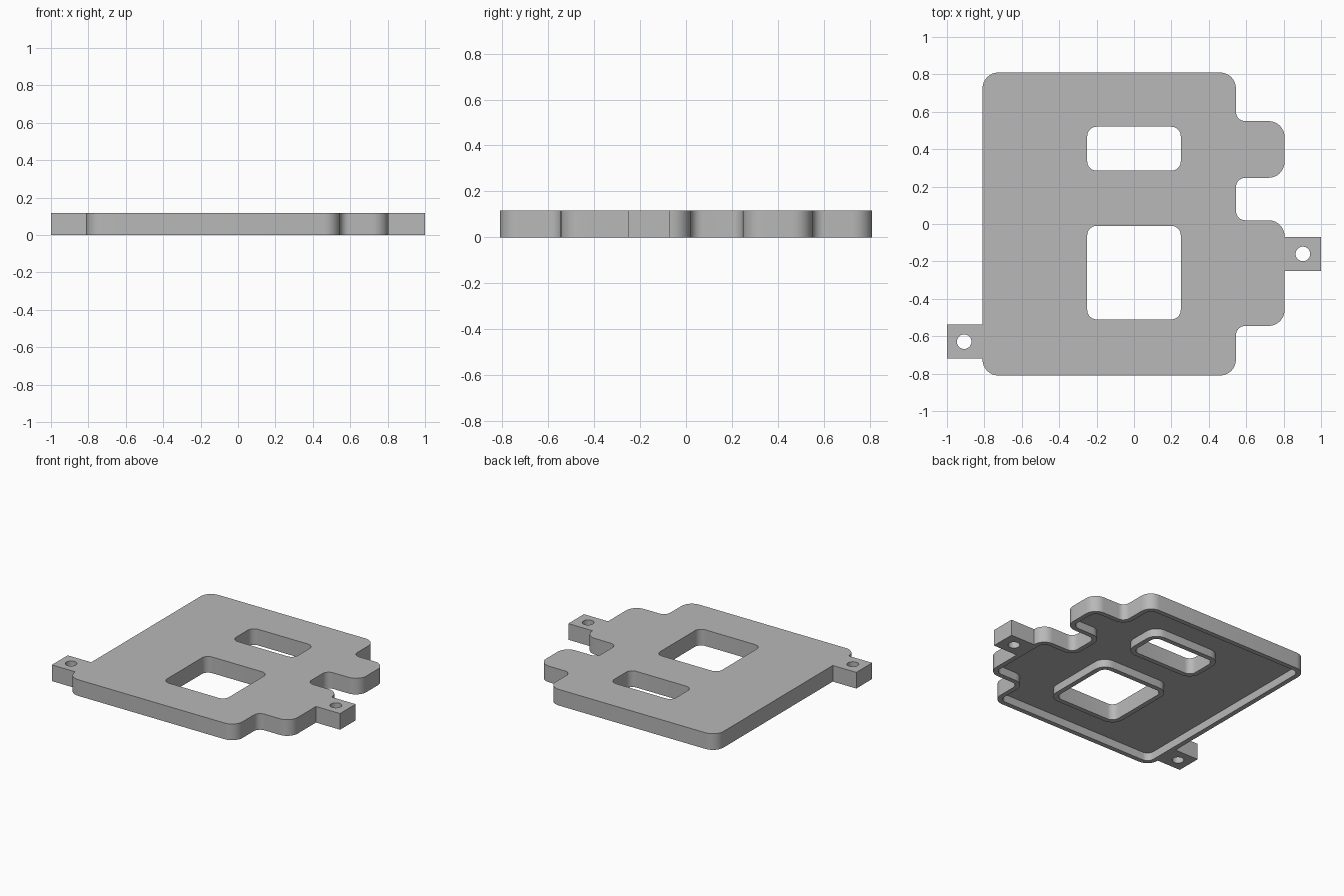
import bpy, bmesh
from math import pi, cos, sin
from mathutils import Vector

cube = bpy.data.objects.get("Cube")
if cube:
    bpy.data.objects.remove(cube, do_unlink=True)

HEIGHT = 0.118
CEILING = 0.058   # top of the hollow underside
WALL = 0.035

grey = bpy.data.materials.new("plain_grey")
grey.use_nodes = True
grey.diffuse_color = (0.48, 0.48, 0.48, 1)
grey.node_tree.nodes["Principled BSDF"].inputs["Base Color"].default_value = (0.48, 0.48, 0.48, 1)


def rounded(corners, inset=0.0, steps=8):
    """Counter-clockwise outline with filleted corners (x, y, radius), moved inwards by inset."""
    pts = []
    for i, (x, y, r) in enumerate(corners):
        p = Vector((x, y))
        d1 = (p - Vector(corners[i - 1][:2])).normalized()
        d2 = (Vector(corners[(i + 1) % len(corners)][:2]) - p).normalized()
        convex = d1.x * d2.y - d1.y * d2.x > 0
        r += -inset if convex else inset
        p += inset * (Vector((-d1.y, d1.x)) + Vector((-d2.y, d2.x)))
        if r <= 0:
            pts.append(p)
            continue
        c = p + r * (d2 - d1)
        for k in range(steps + 1):
            t = pi / 2 * k / steps
            pts.append(c - d2 * r * cos(t) + d1 * r * sin(t))
    return pts


def rect(x0, x1, y0, y1, r=0.0):
    return [(x0, y0, r), (x1, y0, r), (x1, y1, r), (x0, y1, r)]


def circle(x, y, r, n=32):
    return [Vector((x + r * cos(2 * pi * i / n), y + r * sin(2 * pi * i / n))) for i in range(n)]


def wall(bm, pts, z0, z1):
    """Upright band along an outline; returns its lower and upper edge loops."""
    n = len(pts)
    low, high = ([bm.verts.new((p.x, p.y, z)) for p in pts] for z in (z0, z1))
    for i in range(n):
        j = (i + 1) % n
        bm.faces.new((low[i], low[j], high[j], high[i]))
    return [[bm.edges.get((ring[i], ring[(i + 1) % n])) for i in range(n)] for ring in (low, high)]


def cap(bm, *loops):
    bmesh.ops.triangle_fill(bm, edges=[e for lp in loops for e in lp],
                            use_beauty=True, normal=(0, 0, 1))


def finish(bm, name):
    bmesh.ops.recalc_face_normals(bm, faces=bm.faces)
    mesh = bpy.data.meshes.new(name)
    bm.to_mesh(mesh)
    bm.free()
    mesh.materials.append(grey)
    obj = bpy.data.objects.new(name, mesh)
    bpy.context.collection.objects.link(obj)
    bpy.ops.object.select_all(action='DESELECT')
    obj.select_set(True)
    bpy.context.view_layer.objects.active = obj
    bpy.ops.object.shade_smooth_by_angle(angle=pi / 6)


# Cover plate: hollow underside, rim all round, two framed windows
BIG, SMALL = 0.085, 0.05
outline = [
    (-0.81, -0.81, BIG), (0.545, -0.81, BIG),
    (0.545, -0.545, SMALL), (0.805, -0.545, BIG), (0.805, 0.02, BIG), (0.545, 0.02, SMALL),
    (0.545, 0.247, SMALL), (0.805, 0.247, BIG), (0.805, 0.55, BIG), (0.545, 0.55, SMALL),
    (0.545, 0.81, BIG), (-0.81, 0.81, BIG),
]
windows = [rect(-0.25, 0.25, 0.285, 0.52, SMALL), rect(-0.25, 0.25, -0.51, -0.01, SMALL)]

bm = bmesh.new()
outer_low, outer_top = wall(bm, rounded(outline), 0, HEIGHT)
inner_low, inner_top = wall(bm, rounded(outline, WALL), 0, CEILING)
cap(bm, outer_low, inner_low)
top_loops, ceiling_loops = [outer_top], [inner_top]
for w in windows:
    hole_low, hole_top = wall(bm, rounded(w), 0, HEIGHT)
    frame_low, frame_top = wall(bm, rounded(w, -WALL), 0, CEILING)
    cap(bm, hole_low, frame_low)
    top_loops.append(hole_top)
    ceiling_loops.append(frame_top)
cap(bm, *top_loops)
cap(bm, *ceiling_loops)
finish(bm, "cover_plate")

# Screw tabs: solid blocks with a round hole
for name, block, hole in (
    ("left_screw_tab", rect(0.805, 1.0, -0.25, -0.07), (0.903, -0.16)),
    ("right_screw_tab", rect(-1.0, -0.81, -0.72, -0.537), (-0.908, -0.629)),
):
    bm = bmesh.new()
    sides = wall(bm, rounded(block), 0, HEIGHT)
    bore = wall(bm, circle(*hole, 0.039), 0, HEIGHT)
    cap(bm, sides[0], bore[0])
    cap(bm, sides[1], bore[1])
    finish(bm, name)
